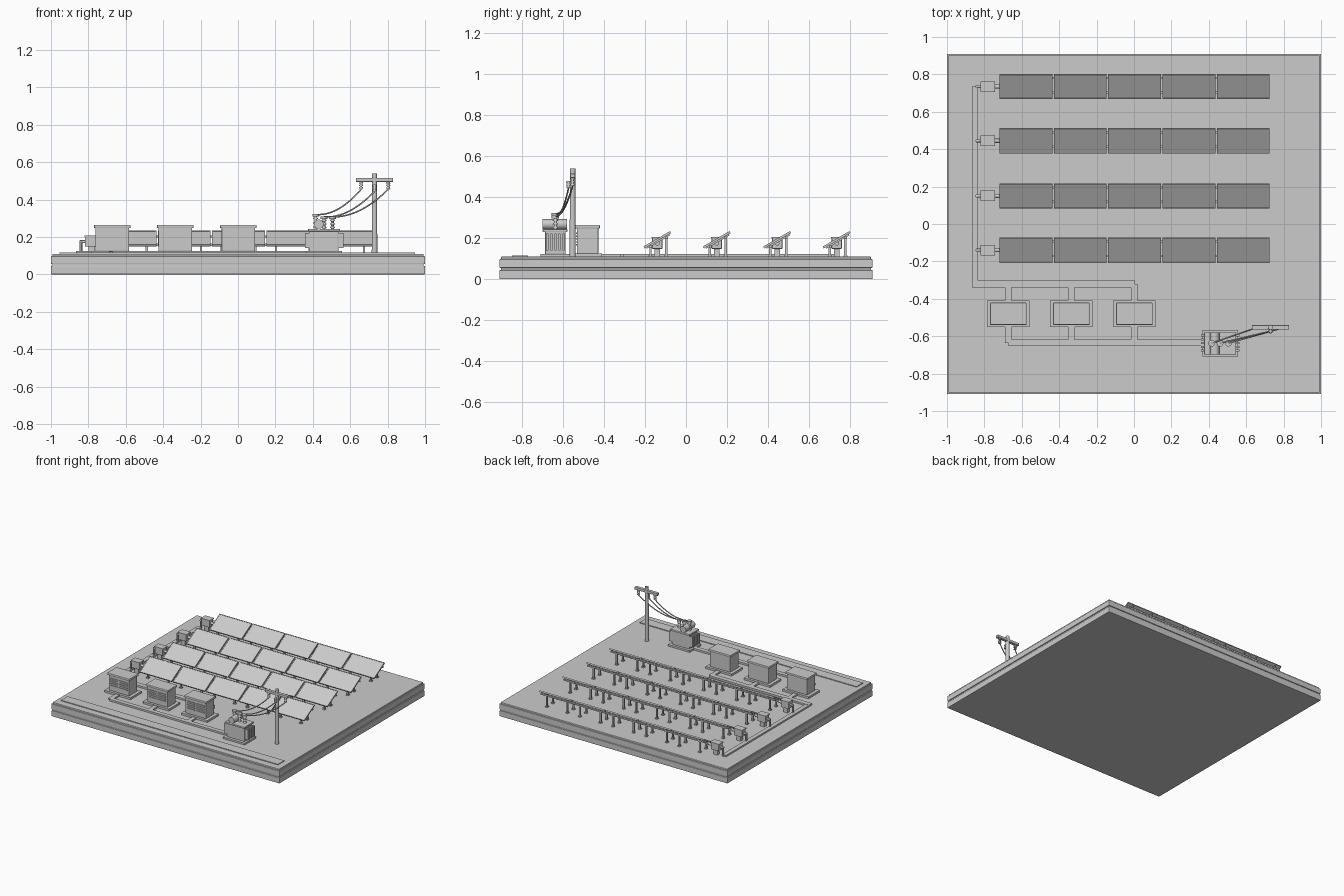
import bpy, math
from mathutils import Vector, Matrix

if "Cube" in bpy.data.objects:
    bpy.data.objects.remove(bpy.data.objects["Cube"])

G = 0.11  # ground level on top of the slab


def finish(o, name, bevel=0.0):
    o.name = name
    if bevel:
        m = o.modifiers.new("bevel", 'BEVEL')
        m.width, m.segments = bevel, 2
    return o


def box(name, x0, x1, y0, y1, z0, z1, bevel=0.0):
    bpy.ops.mesh.primitive_cube_add(size=1, location=((x0 + x1) / 2, (y0 + y1) / 2, (z0 + z1) / 2))
    o = bpy.context.object
    o.data.transform(Matrix.Diagonal((x1 - x0, y1 - y0, z1 - z0, 1)))
    return finish(o, name, bevel)


def rod(name, a, b, r, sides=12, r2=None):
    a, b = Vector(a), Vector(b)
    d = b - a
    bpy.ops.mesh.primitive_cone_add(vertices=sides, radius1=r, radius2=r if r2 is None else r2,
                                    depth=d.length, location=(a + b) / 2)
    o = bpy.context.object
    o.rotation_euler = d.to_track_quat('Z', 'Y').to_euler()
    bpy.ops.object.shade_smooth_by_angle()
    return finish(o, name)


def insulator(name, x, y, z0, z1, r):
    # core with three stacked sheds
    rod(name + "_core", (x, y, z0), (x, y, z1), r * 0.5)
    for i in range(3):
        z = z0 + (z1 - z0) * (i + 0.5) / 3
        rod(name + "_shed", (x, y, z - 0.004), (x, y, z + 0.004), r, 16, r * 0.75)


# Layered base slab
box("base_lower", -1, 1, -0.91, 0.91, 0, 0.045, 0.004)
box("base_seam", -0.993, 0.993, -0.903, 0.903, 0.04, 0.06)
box("base_middle", -1, 1, -0.91, 0.91, 0.055, 0.098, 0.004)
box("base_top", -0.992, 0.992, -0.902, 0.902, 0.09, G, 0.003)
box("front_kerb", -0.955, 0.945, -0.85, -0.77, G - 0.005, G + 0.006)

# Solar rows: tilted framed panels on posts and rails
tilt = math.radians(30)
for yc in (0.735, 0.445, 0.15, -0.14):
    zc = 0.192
    up = lambda s, h=0: (yc + s * math.cos(tilt) - h * math.sin(tilt),
                         zc + s * math.sin(tilt) + h * math.cos(tilt))
    for i in range(5):
        xc = -0.578 + i * 0.2905

        def tilted(name, x0, x1, s0, s1, h0, h1):
            o = box(name, x0, x1, s0, s1, h0, h1)
            o.matrix_world = (Matrix.Translation((0, yc, zc)) @ Matrix.Rotation(tilt, 4, 'X')
                              @ Matrix.Translation(o.location))

        a, b = xc - 0.141, xc + 0.141
        tilted("panel_glass", a + 0.004, b - 0.004, -0.071, 0.071, -0.003, 0.004)
        for s in (-0.075, 0.070):
            tilted("panel_frame_long", a, b, s, s + 0.005, -0.005, 0.006)
        for x in (a, b - 0.005):
            tilted("panel_frame_short", x, x + 0.005, -0.075, 0.075, -0.005, 0.006)
        for x in (xc - 0.09, xc + 0.09):
            for s in (-0.043, 0.045):
                y, z = up(s, -0.008)
                box("panel_post", x - 0.006, x + 0.006, y - 0.006, y + 0.006, G, z)
                box("post_foot", x - 0.01, x + 0.01, y - 0.01, y + 0.01, G, G + 0.006)
            tilted("panel_rafter", x - 0.005, x + 0.005, -0.065, 0.065, -0.012, -0.004)
    for s in (-0.043, 0.045):
        y, z = up(s, -0.012)
        box("row_rail", -0.72, 0.725, y - 0.006, y + 0.006, z - 0.007, z + 0.004)
    # Combiner box at the row end
    box("combiner_box", -0.818, -0.748, yc - 0.025, yc + 0.025, 0.148, 0.205, 0.004)
    box("combiner_lid", -0.822, -0.744, yc - 0.028, yc + 0.028, 0.2, 0.207)
    box("combiner_stand", -0.80, -0.765, yc - 0.014, yc + 0.014, G, 0.15)
    rod("combiner_cable", (-0.75, yc, 0.175), (-0.715, yc, 0.175), 0.011)
    rod("combiner_outlet", (-0.845, yc, 0.175), (-0.815, yc, 0.175), 0.008)
    rod("combiner_drop", (-0.84, yc, G), (-0.84, yc, 0.182), 0.008)

# Ground conduits
box("main_trunk", -0.867, -0.833, -0.335, 0.735, G - 0.002, G + 0.012)
box("cabinet_feed", -0.867, 0.005, -0.34, -0.302, G - 0.002, G + 0.014)
box("output_trunk", -0.67, 0.37, -0.653, -0.618, G - 0.002, G + 0.014)

# Inverter cabinets
for x in (-0.672, -0.335, 0.002):
    y = -0.48
    box("cabinet_link", x - 0.017, x + 0.017, -0.635, -0.32, G - 0.002, G + 0.012)
    box("cabinet_pad", x - 0.114, x + 0.114, y - 0.07, y + 0.07, G - 0.002, 0.126)
    box("cabinet_body", x - 0.09, x + 0.09, y - 0.052, y + 0.052, 0.125, 0.255, 0.004)
    box("cabinet_roof", x - 0.098, x + 0.098, y - 0.06, y + 0.06, 0.247, 0.265, 0.005)
    for i in range(5):
        z = 0.165 + i * 0.014
        for k in range(2):
            lx = x - 0.075 + k * 0.08
            box("cabinet_louver", lx, lx + 0.07, y - 0.057, y - 0.05, z, z + 0.006)

# Transformer
tx, ty = 0.46, -0.637
box("transformer_pad", tx - 0.095, tx + 0.095, ty - 0.072, ty + 0.07, G - 0.002, 0.124)
box("transformer_tank", tx - 0.078, tx + 0.078, ty - 0.05, ty + 0.05, 0.12, 0.235, 0.005)
box("transformer_lid", tx - 0.085, tx + 0.085, ty - 0.062, ty + 0.058, 0.23, 0.244, 0.003)
for s in (-1, 1):
    for i in range(5):
        fy = ty - 0.04 + i * 0.02
        x0, x1 = sorted((tx + s * 0.075, tx + s * 0.103))
        box("radiator_fin", x0, x1, fy - 0.005, fy + 0.005, 0.14, 0.222)
rod("oil_conservator", (0.432, ty - 0.062, 0.268), (0.432, ty + 0.056, 0.268), 0.025, 24)
tips = []
for x, z in ((0.415, 0.315), (0.46, 0.302), (0.505, 0.302)):
    insulator("bushing", x, ty, 0.243, z - 0.004, 0.014)
    rod("bushing_cap", (x, ty, z - 0.006), (x, ty, z + 0.008), 0.018, 16)
    tips.append(Vector((x, ty, z + 0.005)))

# Utility pole with cross-arm
px, py = 0.73, -0.553
rod("pole_shaft", (px, py, G), (px, py, 0.54), 0.015, 16, 0.013)
box("pole_cross_arm", 0.63, 0.83, py - 0.012, py + 0.012, 0.495, 0.515, 0.002)
ends = []
for x, z0, z1 in ((0.658, 0.455, 0.497), (0.73, 0.445, 0.48), (0.803, 0.455, 0.497)):
    y = py if x != 0.73 else py - 0.02
    insulator("pole_insulator", x, y, z0, z1, 0.012)
    ends.append(Vector((x, y, z0)))

# Sagging wires
for a, b in zip(tips, ends):
    c = bpy.data.curves.new("wire", 'CURVE')
    c.dimensions = '3D'
    c.bevel_depth, c.bevel_resolution = 0.004, 2
    sp = c.splines.new('POLY')
    sp.points.add(12)
    for i, p in enumerate(sp.points):
        t = i / 12
        v = a.lerp(b, t)
        v.z -= 0.15 * t * (1 - t)
        p.co = (*v, 1)
    bpy.context.collection.objects.link(bpy.data.objects.new("power_wire", c))
